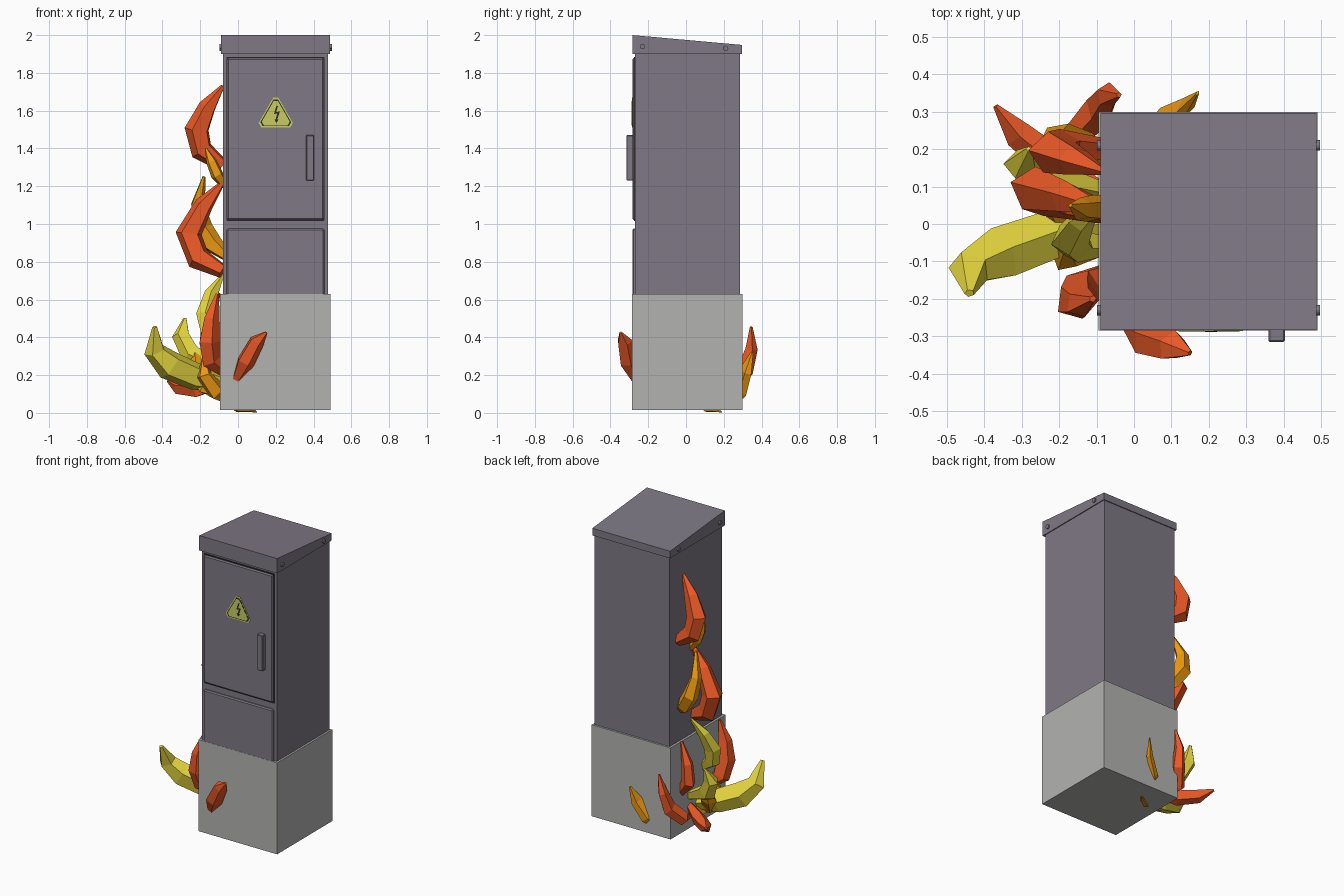
import bpy, bmesh, math
from mathutils import Vector

if "Cube" in bpy.data.objects:
    bpy.data.objects.remove(bpy.data.objects["Cube"])


def mat(name, r, g, b):
    m = bpy.data.materials.new(name)
    m.diffuse_color = (r, g, b, 1)
    m.use_nodes = True
    m.node_tree.nodes["Principled BSDF"].inputs["Base Color"].default_value = m.diffuse_color
    return m


STEEL = mat("steel", 0.21, 0.19, 0.23)
CONCRETE = mat("concrete", 0.45, 0.45, 0.44)
SIGN = mat("sign_yellow", 0.58, 0.6, 0.12)
DARK = mat("dark", 0.03, 0.03, 0.03)
RED = mat("flame_red", 0.83, 0.10, 0.02)
ORANGE = mat("flame_orange", 0.87, 0.33, 0.006)
YELLOW = mat("flame_yellow", 0.8, 0.68, 0.05)


def finish(name, bm, m):
    bmesh.ops.recalc_face_normals(bm, faces=bm.faces)
    me = bpy.data.meshes.new(name)
    bm.to_mesh(me)
    bm.free()
    me.materials.append(m)
    ob = bpy.data.objects.new(name, me)
    bpy.context.collection.objects.link(ob)
    return ob


def box(name, lo, hi, m, bevel=0):
    bm = bmesh.new()
    bmesh.ops.create_cube(bm, size=1)
    for v in bm.verts:
        v.co = Vector([lo[i] + (v.co[i] + 0.5) * (hi[i] - lo[i]) for i in range(3)])
    ob = finish(name, bm, m)
    if bevel:
        mod = ob.modifiers.new("bevel", 'BEVEL')
        mod.width, mod.segments = bevel, 1
    return ob


def plate(name, pts, y0, y1, m):
    """Extrude an x-z outline from y0 to y1."""
    bm = bmesh.new()
    f = bm.faces.new([bm.verts.new((x, y0, z)) for x, z in pts])
    r = bmesh.ops.extrude_face_region(bm, geom=[f])
    for v in r["geom"]:
        if isinstance(v, bmesh.types.BMVert):
            v.co.y = y1
    return finish(name, bm, m)


# Plinth and cabinet body
box("plinth", (-0.095, -0.285, 0.016), (0.49, 0.30, 0.63), CONCRETE)
box("cabinet_body", (-0.08, -0.27, 0.6), (0.477, 0.287, 1.92), STEEL)

# Sloped roof: box with the back top edge lowered, hollow rim beneath
bm = bmesh.new()
x0, x1, y0, y1 = -0.09, 0.488, -0.283, 0.297
rings = []
for d, zf, zb in ((0, 2.0, 1.948), (0, 1.9, 1.9), (0.006, 1.9, 1.9), (0.006, 1.925, 1.925)):
    rings.append([bm.verts.new(c) for c in (
        (x0 + d, y0 + d, zf), (x1 - d, y0 + d, zf), (x1 - d, y1 - d, zb), (x0 + d, y1 - d, zb))])
for a, b in zip(rings, rings[1:]):
    for i in range(4):
        j = (i + 1) % 4
        bm.faces.new((a[i], a[j], b[j], b[i]))
bm.faces.new(rings[0])
bm.faces.new(rings[-1])
finish("roof", bm, STEEL)

# Roof bolts on both sides
for side, bx in (("left", -0.091), ("right", 0.489)):
    for k, (by, bz) in enumerate(((-0.23, 1.94), (0.21, 1.93))):
        bpy.ops.mesh.primitive_cylinder_add(vertices=12, radius=0.014, depth=0.016,
                                            location=(bx, by, bz), rotation=(0, math.pi / 2, 0))
        ob = bpy.context.object
        ob.name = f"roof_bolt_{side}_{k}"
        ob.data.materials.append(STEEL)

# Door with dark seal, lower panel, handle
box("door_seal", (-0.062, -0.274, 1.015), (0.459, -0.26, 1.885), DARK)
box("door", (-0.057, -0.284, 1.022), (0.454, -0.26, 1.878), STEEL, 0.007)
box("lower_panel", (-0.06, -0.284, 0.6), (0.457, -0.26, 0.975), STEEL, 0.007)
box("door_handle", (0.36, -0.316, 1.23), (0.403, -0.28, 1.47), STEEL, 0.004)


# Warning triangle: stacked yellow, dark, yellow plates and a bolt symbol
def triangle(s):
    pts = []
    for k in range(3):
        a = math.pi / 2 + k * 2 * math.pi / 3
        for da in (-0.14, 0.14):
            pts.append((0.2 + s * math.cos(a + da), 1.572 + s * math.sin(a + da)))
    return pts


plate("sign_backing", triangle(0.098), -0.28, -0.286, SIGN)
plate("sign_border", triangle(0.088), -0.28, -0.287, DARK)
plate("sign_face", triangle(0.080), -0.28, -0.288, SIGN)
plate("sign_bolt", [(0.203, 1.625), (0.19, 1.582), (0.208, 1.586), (0.199, 1.553), (0.193, 1.555),
                    (0.203, 1.535), (0.215, 1.552), (0.207, 1.552), (0.222, 1.597), (0.202, 1.592),
                    (0.212, 1.625)], -0.28, -0.289, DARK)


# Low-poly flames: five-sided tapered horns swept tip to root
def flame(name, m, r, path, flat=0.85):
    p = [Vector(c) for c in path]
    n = len(p)
    axis = (p[n // 2] - p[0]).cross(p[-1] - p[0]).normalized()
    bm = bmesh.new()
    rings = []
    for i, c in enumerate(p):
        t = (p[min(i + 1, n - 1)] - p[max(i - 1, 0)]).normalized()
        nrm = t.cross(axis).normalized()
        b = nrm.cross(t)
        w = r * math.sin(math.pi * (0.05 + 0.78 * i / (n - 1)))
        rings.append([bm.verts.new(c + w * (nrm * math.cos(a) + b * flat * math.sin(a)))
                      for a in [2 * math.pi * k / 5 for k in range(5)]])
    for a, b in zip(rings, rings[1:]):
        for k in range(5):
            j = (k + 1) % 5
            bm.faces.new((a[k], a[j], b[j], b[k]))
    bm.faces.new(rings[0])
    bm.faces.new(rings[-1])
    finish(name, bm, m)


flame("flame_top_red", RED, 0.07, [(-0.08, .14, 1.73), (-.16, .17, 1.62), (-.215, .19, 1.5),
                                   (-.19, .20, 1.39), (-.08, .20, 1.31)])
flame("flame_small_orange", ORANGE, 0.04, [(-.17, .05, 1.4), (-.14, .04, 1.33), (-.11, .04, 1.26), (-.07, .06, 1.2)])
flame("flame_mid_red", RED, 0.075, [(-.08, .04, 1.22), (-.18, .07, 1.1), (-.26, .09, .95),
                                    (-.21, .07, .82), (-.08, .03, .75)])
flame("flame_mid_orange", ORANGE, 0.06, [(-.18, .15, 1.25), (-.215, .2, 1.1), (-.19, .22, .98),
                                         (-.13, .2, .89), (-.06, .15, .83)])
flame("flame_thin_yellow", YELLOW, 0.055, [(-.08, .06, .73), (-.14, .01, .63), (-.17, -.04, .52),
                                           (-.15, -.06, .42), (-.07, -.06, .36)])
flame("flame_side_yellow", YELLOW, 0.06, [(-.28, .2, .5), (-.3, .16, .41), (-.25, .13, .31), (-.09, .09, .23)])
flame("flame_big_yellow", YELLOW, 0.085, [(-.44, -.185, .455), (-.44, -.12, .33), (-.36, -.08, .25),
                                          (-.22, -.03, .19), (-.06, 0, .15)])
flame("flame_front_corner_red", RED, 0.065, [(-.11, -.2, .63), (-.14, -.21, .5), (-.15, -.2, .38),
                                             (-.14, -.17, .28), (-.07, -.13, .22)])
flame("flame_front_red", RED, 0.055, [(.15, -.345, .425), (.1, -.325, .38), (.04, -.305, .27), (-.01, -.26, .17)])
flame("flame_back_corner_red", RED, 0.05, [(-.04, .345, .455), (-.07, .345, .34), (-.09, .31, .23),
                                           (-.15, .24, .15), (-.13, .17, .13)])
flame("flame_low_red", RED, 0.055, [(-.37, .315, .17), (-.31, .24, .14), (-.21, .16, .13), (-.08, .08, .16)])
flame("flame_side_red", RED, 0.05, [(-.1, .19, .635), (-.15, .2, .5), (-.16, .2, .38), (-.08, .17, .28)])
flame("flame_back_orange", ORANGE, 0.05, [(.17, .35, .32), (.14, .315, .22), (.08, .285, .12), (.03, .24, .05)], 0.5)
flame("flame_low_orange", ORANGE, 0.06, [(-.23, .12, .34), (-.21, .06, .23), (-.16, -.03, .14), (-.06, -.05, .1)])
flame("flame_root_orange", ORANGE, 0.06, [(-.18, -.06, .3), (-.18, -.08, .2), (-.12, -.05, .12), (-.04, .06, .07)])
flame("flame_under_orange", ORANGE, 0.022, [(.1, .19, .004), (.06, .15, .021), (.0, .11, .022), (-.03, .08, .035)])
